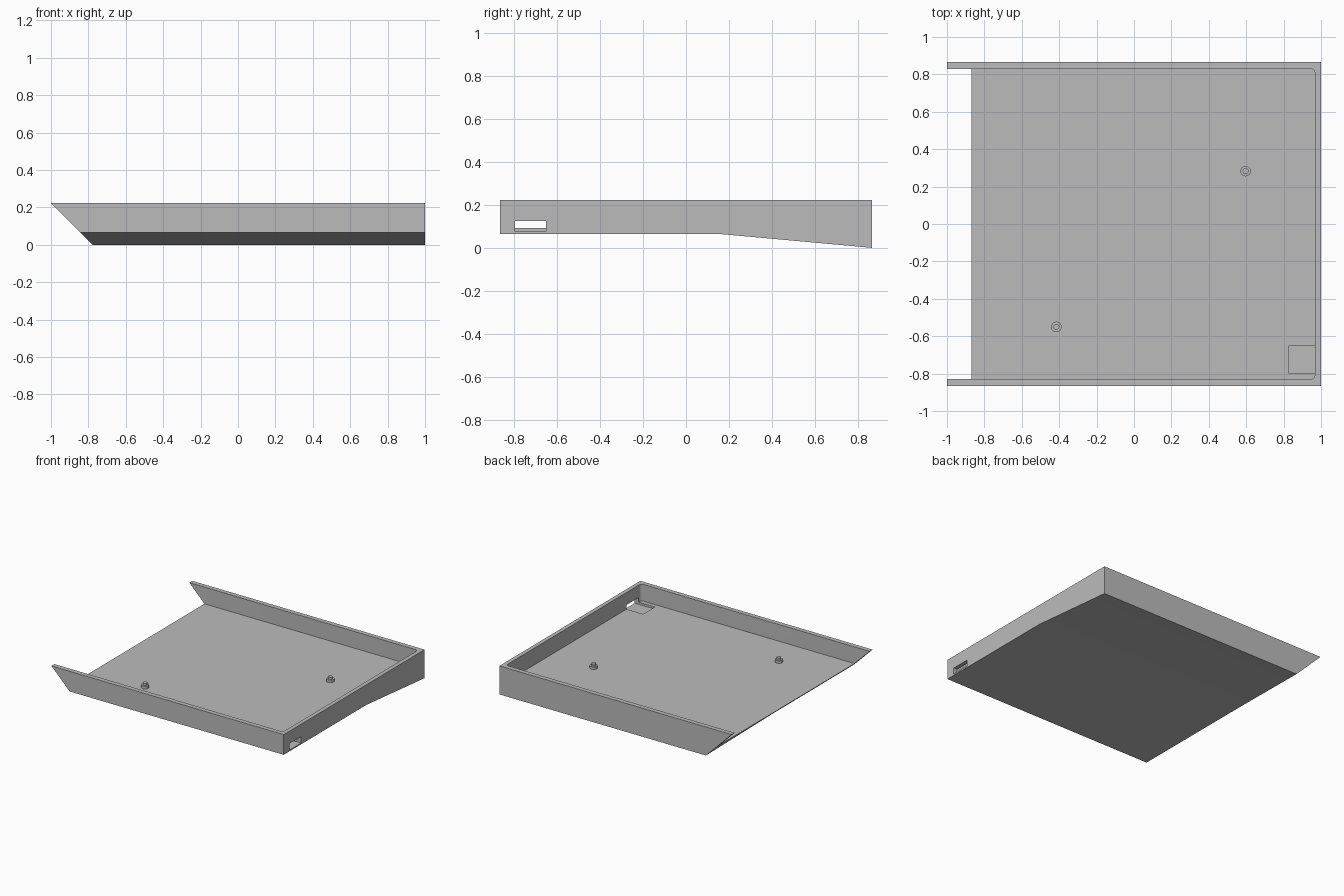
import bpy, bmesh, math
from mathutils import Vector

cube = bpy.data.objects.get("Cube")
if cube:
    bpy.data.objects.remove(cube, do_unlink=True)

grey = bpy.data.materials.new("plain grey")
grey.use_nodes = True
colour = (0.5, 0.5, 0.5, 1)
grey.diffuse_color = colour
grey.node_tree.nodes["Principled BSDF"].inputs["Base Color"].default_value = colour

TOP, FLOOR, HALF_Y = 0.222, 0.092, 0.866


def finish(name, bm, helper=False):
    bmesh.ops.recalc_face_normals(bm, faces=bm.faces)
    mesh = bpy.data.meshes.new(name)
    bm.to_mesh(mesh)
    bm.free()
    mesh.materials.append(grey)
    obj = bpy.data.objects.new(name, mesh)
    bpy.context.collection.objects.link(obj)
    obj.hide_render = helper
    return obj


def prism(name, points, offset, helper=False):
    """Extrude a closed outline of 3D points along an offset."""
    bm = bmesh.new()
    face = bm.faces.new([bm.verts.new(p) for p in points])
    new = bmesh.ops.extrude_face_region(bm, geom=[face])["geom"]
    verts = [v for v in new if isinstance(v, bmesh.types.BMVert)]
    bmesh.ops.translate(bm, verts=verts, vec=Vector(offset))
    return finish(name, bm, helper)


def cut(target, cutter):
    mod = target.modifiers.new("cut", "BOOLEAN")
    mod.object = cutter
    mod.solver = "EXACT"
    bpy.context.view_layer.objects.active = target
    bpy.ops.object.modifier_apply(modifier=mod.name)
    bpy.data.objects.remove(cutter, do_unlink=True)


# Tray body: side profile with a wedge-shaped rear underside
profile = [(-HALF_Y, TOP), (-HALF_Y, 0.065), (0.15, 0.065), (HALF_Y, 0), (HALF_Y, TOP)]
tray = prism("tray", [(-1, y, z) for y, z in profile], (2, 0, 0))

# Slanted open end: shear the end vertices to 45 degrees
for v in tray.data.vertices:
    if v.co.x < 0:
        v.co.x = -1 + TOP - v.co.z

# Cavity open at the slanted end, with rounded inner corners
RADIUS, END, SIDE = 0.025, 0.968, 0.83
outline = [(-1.3, -SIDE)]
for cy, start in ((RADIUS - SIDE, -90), (SIDE - RADIUS, 0)):
    for i in range(7):
        a = math.radians(start + 15 * i)
        outline.append((END - RADIUS + RADIUS * math.cos(a), cy + RADIUS * math.sin(a)))
outline.append((-1.3, SIDE))
cut(tray, prism("cavity_cutter", [(x, y, FLOOR) for x, y in outline], (0, 0, 0.5), True))

# Connector slot through the end wall, sunk into the floor
slot = [(0.825, -0.797), (1.1, -0.797), (1.1, -0.652), (0.825, -0.652)]
cut(tray, prism("slot_cutter", [(x, y, 0.075) for x, y in slot], (0, 0, 0.05), True))


# Locating posts: a round shoulder with a narrower pin
def post(name, x, y):
    bm = bmesh.new()
    for radius, low, high in ((0.028, FLOOR - 0.005, FLOOR + 0.02), (0.016, FLOOR + 0.019, FLOOR + 0.037)):
        made = bmesh.ops.create_cone(bm, cap_ends=True, segments=24, radius1=radius,
                                     radius2=radius, depth=high - low)
        bmesh.ops.translate(bm, verts=made["verts"], vec=(x, y, (low + high) / 2))
    return finish(name, bm)


post("rear_post", 0.597, 0.283)
post("front_post", -0.415, -0.55)

# Crisp edges, smooth round surfaces
for obj in bpy.context.scene.objects:
    obj.select_set(obj.type == "MESH")
bpy.context.view_layer.objects.active = tray
bpy.ops.object.shade_smooth_by_angle(angle=math.radians(30))
